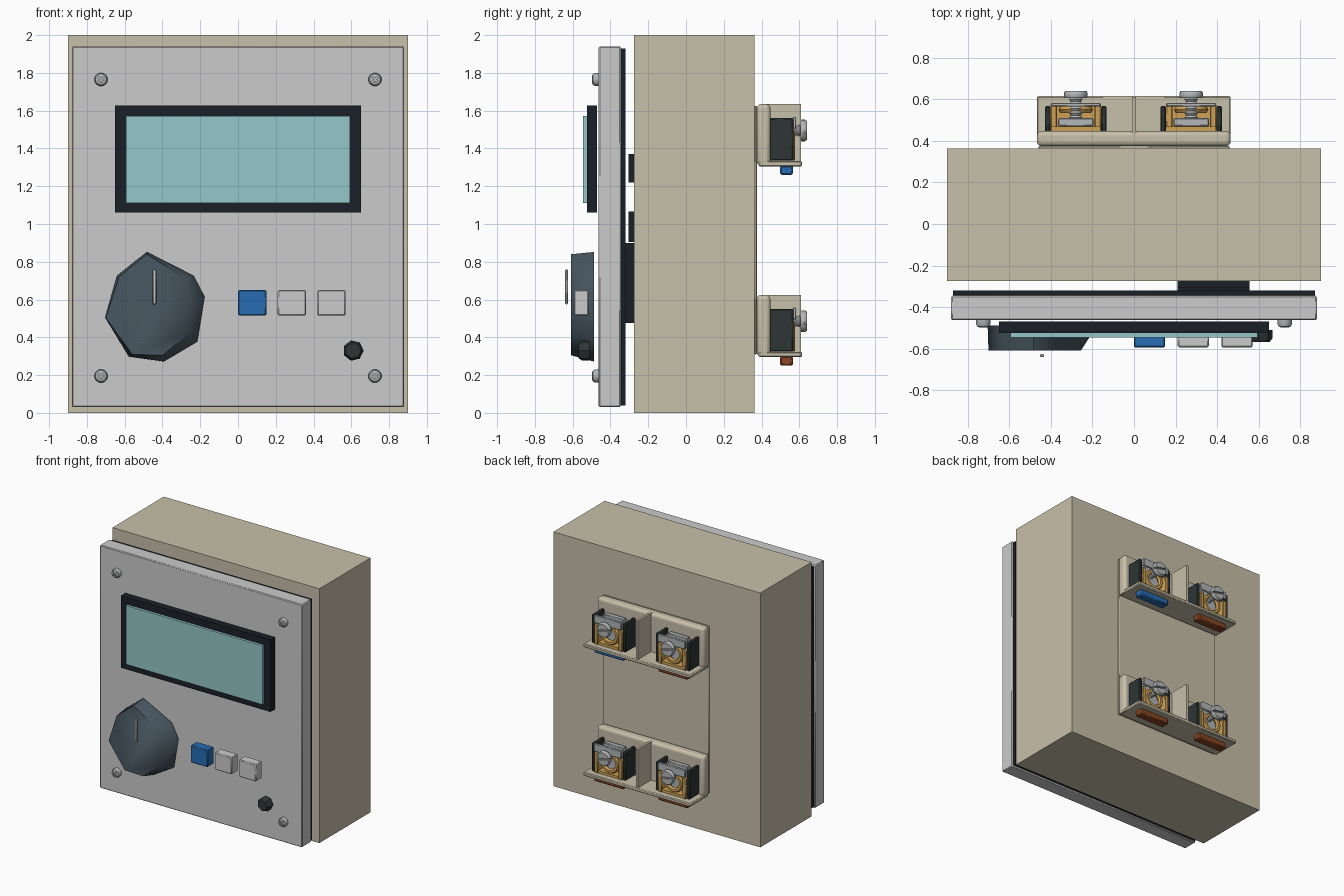
import bpy, bmesh
from math import pi, cos, sin, radians
from mathutils import Matrix

if "Cube" in bpy.data.objects:
    bpy.data.objects.remove(bpy.data.objects["Cube"])


def mat(name, r, g, b):
    m = bpy.data.materials.new(name)
    m.diffuse_color = [(c / 255) ** 2.2 for c in (r, g, b)] + [1]
    m.use_nodes = True
    m.node_tree.nodes["Principled BSDF"].inputs["Base Color"].default_value = m.diffuse_color
    return m


BEIGE = mat("beige", 198, 190, 168)
PANEL = mat("panel_grey", 212, 212, 208)
BLACK = mat("black", 32, 36, 44)
SLATE = mat("slate", 74, 88, 98)
DARK = mat("dark_plate", 50, 56, 56)
SCREEN = mat("screen_teal", 146, 198, 200)
BLUE = mat("blue", 44, 108, 178)
WHITE = mat("white", 228, 228, 224)
STEEL = mat("steel", 178, 180, 182)
GOLD = mat("brass", 204, 160, 86)
BROWN = mat("brown", 136, 72, 40)


def finish(name, bm, material):
    bmesh.ops.recalc_face_normals(bm, faces=bm.faces[:])
    me = bpy.data.meshes.new(name)
    bm.to_mesh(me)
    bm.free()
    ob = bpy.data.objects.new(name, me)
    bpy.context.collection.objects.link(ob)
    me.materials.append(material)
    return ob


def box(name, x, y, z, material, bevel=0, segments=2):
    """Box from (min, max) ranges, optionally bevelled."""
    bm = bmesh.new()
    size = [r[1] - r[0] for r in (x, y, z)]
    mid = [(r[0] + r[1]) / 2 for r in (x, y, z)]
    bmesh.ops.create_cube(bm, size=1, matrix=Matrix.Translation(mid) @ Matrix.Diagonal((*size, 1)))
    ob = finish(name, bm, material)
    if bevel:
        mod = ob.modifiers.new("bevel", "BEVEL")
        mod.width, mod.segments = bevel, segments
    return ob


def loft(name, rings, material):
    """Skin between rings of points and cap both ends."""
    bm = bmesh.new()
    vs = [[bm.verts.new(p) for p in ring] for ring in rings]
    n = len(vs[0])
    for a, b in zip(vs, vs[1:]):
        for i in range(n):
            bm.faces.new((a[i], a[(i + 1) % n], b[(i + 1) % n], b[i]))
    bm.faces.new(vs[0])
    bm.faces.new(vs[-1])
    return finish(name, bm, material)


def lathe(name, cx, cz, profile, material, n=20):
    """Turned part about a y axis; profile is (radius, y)."""
    rings = [[(cx + r * cos(2 * pi * i / n), y, cz + r * sin(2 * pi * i / n))
              for i in range(n)] for r, y in profile]
    return loft(name, rings, material)


def cut_slots(ob, cx, y, cz, size, angles):
    """Cut driver slots into a screw head."""
    for a in angles:
        bm = bmesh.new()
        m = (Matrix.Translation((cx, y, cz)) @ Matrix.Rotation(a, 4, "Y")
             @ Matrix.Diagonal((*size, 1)))
        bmesh.ops.create_cube(bm, size=1, matrix=m)
        cutter = finish("slot_cutter", bm, STEEL)
        cutter.hide_render = True
        cutter.hide_set(True)
        mod = ob.modifiers.new("slot", "BOOLEAN")
        mod.operation, mod.object = "DIFFERENCE", cutter


# Housing, gasket and front panel
box("housing", (-.9, .9), (-.275, .362), (0, 2), BEIGE)
box("gasket", (-.87, .87), (-.345, -.32), (.04, 1.93), BLACK)
box("front_panel", (-.88, .88), (-.462, -.345), (.03, 1.94), PANEL, .006, 1)

# Components showing in the gap between housing and panel
for name, z, y in (("lower_relay", (.475, .9), -.328), ("middle_relay", (.905, 1.065), -.305),
                   ("upper_relay", (1.22, 1.37), -.305)):
    box(name, (.21, .555), (y, -.27), z, BLACK)

# Display
box("display_bezel", (-.65, .65), (-.525, -.47), (1.06, 1.627), BLACK)
box("display_screen", (-.593, .593), (-.545, -.52), (1.11, 1.573), SCREEN)

# Low-poly rotary knob: irregular outline, front slightly narrower
outline = [(-.483, .852), (-.235, .726), (-.177, .615), (-.215, .378),
           (-.393, .272), (-.578, .298), (-.704, .504), (-.641, .726)]
front = [(-.483, .84), (-.29, .72), (-.255, .60), (-.26, .42),
         (-.40, .305), (-.56, .31), (-.70, .504), (-.63, .72)]
knob = loft("rotary_knob", [[(x, -.487, z) for x, z in outline],
                            [(x, -.608, z) for x, z in front]], SLATE)
box("knob_pointer", (-.452, -.432), (-.64, -.625), (.575, .76), WHITE, .004, 1)

# Push buttons and the small round button
for name, x, m in (("blue_button", 0, BLUE), ("left_white_button", .21, WHITE),
                   ("right_white_button", .42, WHITE)):
    box(name, (x, x + .15), (-.593, -.515), (.515, .65), m, .006, 1)
lathe("small_button", .61, .33, [(.055, -.51), (.055, -.55), (.042, -.568)], DARK, 7)

# Cross-head panel screws
for sx in (-1, 1):
    for z in (.195, 1.765):
        x = sx * .725
        s = lathe("panel_screw", x, z, [(.034, -.455), (.035, -.48), (.030, -.492), (.018, -.498)],
                  STEEL)
        cut_slots(s, x, -.5, z, (.05, .026, .009), (pi / 4, -pi / 4))

# Back plate carrying the terminal blocks
box("back_plate", (-.46, .46), (.36, .375), (.31, 1.625), BEIGE, .004, 1)


def terminal(x, z, tab):
    """One clamp terminal; z is the underside of its block."""
    for s in (-1, 1):
        a, b = sorted((x + s * .148, x + s * .122))
        box("terminal_side", (a, b), (.44, .568), (z + .03, z + .255), DARK, .006, 1)
        a, b = sorted((x + s * .122, x + s * .09))
        box("brass_side", (a, b), (.45, .577), (z + .03, z + .19), GOLD, .005, 1)
    box("brass_back", (x - .12, x + .12), (.447, .47), (z + .03, z + .22), GOLD)
    box("brass_foot", (x - .12, x + .12), (.45, .57), (z + .03, z + .05), GOLD)
    box("clamp_plate", (x - .085, x + .085), (.47, .51), (z + .05, z + .25), STEEL, .005, 1)
    box("clamp_strip", (x - .118, x + .118), (.565, .583), (z + .20, z + .262), STEEL, .004, 1)
    # Brass loop round the screw
    bm = bmesh.new()
    n, m, grid = 20, 6, []
    for i in range(n):
        a = 2 * pi * i / n
        grid.append([bm.verts.new((x + (.065 + .018 * cos(2 * pi * j / m)) * cos(a),
                                   .55 + .018 * sin(2 * pi * j / m),
                                   z + .13 + (.065 + .018 * cos(2 * pi * j / m)) * sin(a)))
                     for j in range(m)])
    for i in range(n):
        for j in range(m):
            k, l = (i + 1) % n, (j + 1) % m
            bm.faces.new((grid[i][j], grid[k][j], grid[k][l], grid[i][l]))
    finish("brass_loop", bm, GOLD)
    # Threaded shaft and slotted head
    thread = [(.032 if i % 2 else .024, .50 + i * .011) for i in range(11)]
    sz = z + .19
    lathe("screw_shaft", x, sz, thread, STEEL, 16)
    head = lathe("screw_head", x, sz, [(.052, .605), (.057, .612), (.057, .63), (.050, .64)],
                 STEEL, 24)
    cut_slots(head, x, .638, sz, (.2, .026, .012), (radians(12),))
    box("wire_tab", (x - .13, x + .13), (.498, .567), (z - .045, z + .005), tab, .008, 1)


# Two terminal blocks, each with base, shelf, divider and two terminals
for z, tabs in ((.295, (BROWN, BROWN)), (1.305, (BROWN, BLUE))):
    box("block_base", (-.467, .465), (.375, .447), (z + .003, z + .33), BEIGE, .022, 3)
    box("block_shelf", (-.467, .465), (.385, .615), (z, z + .028), BEIGE, .006, 1)
    box("block_divider", (-.009, .009), (.41, .61), (z + .01, z + .33), BEIGE)
    for x, tab in zip((-.28, .275), tabs):
        terminal(x, z, tab)

# Smooth the rounded parts while keeping crisp edges
bpy.ops.object.select_all(action="DESELECT")
parts = [o for o in bpy.context.scene.objects if not o.hide_render and o != knob]
for o in parts:
    o.select_set(True)
bpy.context.view_layer.objects.active = parts[0]
bpy.ops.object.shade_smooth_by_angle(angle=radians(40))
bpy.ops.object.select_all(action="DESELECT")
knob.select_set(True)
bpy.context.view_layer.objects.active = knob
bpy.ops.object.shade_smooth_by_angle(angle=radians(65))
